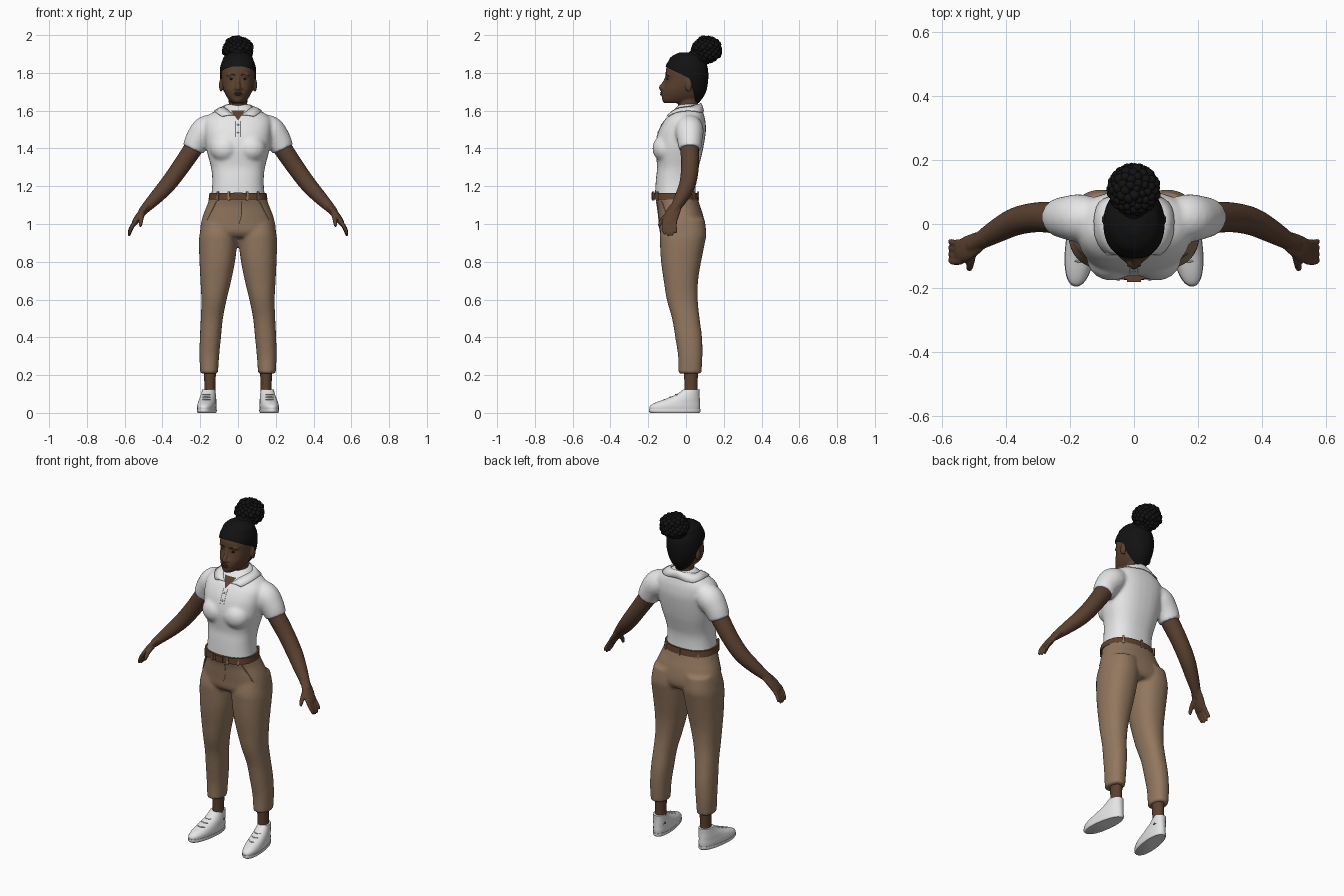
import bpy, bmesh, math
from mathutils import Vector, Matrix

cube = bpy.data.objects.get("Cube")
if cube:
    bpy.data.objects.remove(cube, do_unlink=True)


def material(name, r, g, b):
    m = bpy.data.materials.new(name)
    m.use_nodes = True
    m.diffuse_color = (r, g, b, 1)
    node = next(n for n in m.node_tree.nodes if n.type == 'BSDF_PRINCIPLED')
    node.inputs["Base Color"].default_value = (r, g, b, 1)
    node.inputs["Roughness"].default_value = 0.8
    return m


SKIN = material("brown skin", .105, .053, .029)
LIPS = material("dark lips", .085, .034, .024)
HAIR = material("black hair", .006, .006, .006)
EYES = material("dark eyes", .015, .01, .008)
SHIRT = material("white cloth", .83, .83, .83)
TAN = material("tan cloth", .29, .185, .115)
BELT = material("brown leather", .12, .052, .026)
SHOE = material("white leather", .78, .78, .78)


def spline(keys, steps=5):
    """Catmull-Rom through tuples of any length."""
    out = []
    for i in range(len(keys) - 1):
        a, b, c, d = (keys[max(0, min(len(keys) - 1, i + k))] for k in (-1, 0, 1, 2))
        for s in range(steps):
            t = s / steps
            out.append([.5 * (2 * q + (r - p) * t + (2 * p - 5 * q + 4 * r - w) * t * t
                              + (3 * q - p - 3 * r + w) * t ** 3) for p, q, r, w in zip(a, b, c, d)])
    return out + [list(keys[-1])]


def skin_rings(bm, rings):
    rings = [[bm.verts.new(p) for p in ring] for ring in rings]
    n = len(rings[0])
    for lo, hi in zip(rings, rings[1:]):
        for i in range(n):
            bm.faces.new((lo[i], lo[(i + 1) % n], hi[(i + 1) % n], hi[i]))
    bm.faces.new(rings[0][::-1])
    bm.faces.new(rings[-1])


def loft(bm, secs, power=2.3, n=32, side=1, grow=0, steps=5):
    """Horizontal rounded sections: z, x0, x1, y0, y1."""
    rings = []
    for z, x0, x1, y0, y1 in spline(secs, steps):
        ring = []
        for i in range(n):
            c, s = math.cos(2 * math.pi * i / n), math.sin(2 * math.pi * i / n)
            c = math.copysign(abs(c) ** (2 / power), c)
            s = math.copysign(abs(s) ** (2 / power), s)
            ring.append((side * ((x0 + x1) / 2 + c * ((x1 - x0) / 2 + grow)),
                         (y0 + y1) / 2 + s * ((y1 - y0) / 2 + grow), z))
        rings.append(ring)
    skin_rings(bm, rings)


def body(secs):
    return [(z, -rx, rx, y0, y1) for z, rx, y0, y1 in secs]


def tube(bm, keys, wide=1, n=14, side=1, steps=5):
    """Round tube through x, y, z, radius; wide stretches it along y."""
    path = spline(keys, steps)
    pts = [Vector((side * p[0], p[1], p[2])) for p in path]
    span = (pts[-1] - pts[0]).normalized()
    ref = Vector((0, 1, 0)) if abs(span.y) < .8 else Vector((1, 0, 0))
    rings = []
    for i, p in enumerate(pts):
        t = (pts[min(i + 1, len(pts) - 1)] - pts[max(i - 1, 0)]).normalized()
        u = (ref - t * ref.dot(t)).normalized()
        v, r = t.cross(u), path[i][3]
        rings.append([p + u * r * wide * math.cos(k * math.tau / n) + v * r * math.sin(k * math.tau / n)
                      for k in range(n)])
    skin_rings(bm, rings)


def ball(bm, loc, size, sub=3):
    bmesh.ops.create_icosphere(bm, subdivisions=sub, radius=1,
                               matrix=Matrix.Translation(loc) @ Matrix.Diagonal((*size, 1)))


def finish(name, bm, mat, voxel=0, relax=0, angle=50):
    bmesh.ops.recalc_face_normals(bm, faces=bm.faces)
    me = bpy.data.meshes.new(name)
    bm.to_mesh(me)
    bm.free()
    ob = bpy.data.objects.new(name, me)
    bpy.context.collection.objects.link(ob)
    me.materials.append(mat)
    bpy.ops.object.select_all(action='DESELECT')
    ob.select_set(True)
    bpy.context.view_layer.objects.active = ob
    bpy.ops.object.shade_smooth_by_angle(angle=math.radians(angle))
    if voxel:
        m = ob.modifiers.new("blend", 'REMESH')
        m.mode, m.voxel_size, m.use_smooth_shade = 'VOXEL', voxel, True
        m = ob.modifiers.new("relax", 'SMOOTH')
        m.factor, m.iterations = .5, relax
    bpy.context.view_layer.update()
    return ob


def cast(ob, x, z, lift):
    """Point on the front of an object, lifted off the surface."""
    hit, loc, nor, _ = ob.ray_cast((x, -1, z), (0, 1, 0), depsgraph=bpy.context.evaluated_depsgraph_get())
    return loc + nor * lift if hit else Vector((x, -.05, z))


SIDES = (1, -1)

# Head, neck, nose and ears
skull = body([(1.64, .032, -.115, .06), (1.655, .047, -.126, .072), (1.68, .064, -.126, .09),
              (1.71, .077, -.123, .102), (1.74, .084, -.113, .108), (1.77, .088, -.106, .111),
              (1.80, .089, -.108, .111), (1.83, .087, -.103, .107), (1.86, .078, -.088, .095),
              (1.885, .06, -.062, .075), (1.902, .03, -.025, .04)])
bm = bmesh.new()
loft(bm, skull, 2.15)
loft(bm, body([(1.54, .06, -.06, .07), (1.6, .05, -.045, .065), (1.7, .05, -.04, .065)]), 2)
tube(bm, [(0, -.1, 1.785, .009), (0, -.113, 1.75, .01), (0, -.131, 1.722, .013), (0, -.122, 1.71, .01)])
ball(bm, (0, -.118, 1.688), (.026, .016, .018))
for s in SIDES:
    ball(bm, (s * .014, -.119, 1.716), (.011, .012, .009))
    ball(bm, (s * .09, .014, 1.735), (.011, .018, .036))
    ball(bm, (s * .035, -.088, 1.79), (.026, .016, .007))
head = finish("head", bm, SKIN, .005, 4)

# Lips, eyes and brows
bm = bmesh.new()
for z, w in ((1.695, .022), (1.685, .019)):
    ball(bm, cast(head, 0, z, -.003), (w, .008, .005))
finish("lips", bm, LIPS)
bm = bmesh.new()
for s in SIDES:
    ball(bm, cast(head, s * .034, 1.768, -.001), (.013, .004, .005))
finish("eyes", bm, EYES)
bm = bmesh.new()
for s in SIDES:
    tube(bm, [(*cast(head, s * x, z, .0), .002) for x, z in ((.016, 1.787), (.035, 1.793), (.055, 1.786))], 1, 6)
finish("eyebrows", bm, HAIR)

# Swept-back hair: shell with the face area cut away along two hairlines
bm = bmesh.new()
loft(bm, skull, 2.15, 48, 1, .007)
for v in bm.verts:
    if v.co.z > 1.87:
        v.co.z += .007
cuts = []
for (y0, z0), (y1, z1) in (((-.11, 1.835), (.02, 1.77)), ((.02, 1.77), (.052, 1.64))):
    co, no = Vector((0, y0, z0)), Vector((0, z0 - z1, y1 - y0)).normalized()
    bmesh.ops.bisect_plane(bm, geom=bm.verts[:] + bm.edges[:] + bm.faces[:], plane_co=co, plane_no=no)
    cuts.append((co, no))
bmesh.ops.delete(bm, context='FACES', geom=[f for f in bm.faces if all(
    (f.calc_center_median() - co).dot(no) < 0 for co, no in cuts)])
finish("hair_cap", bm, HAIR)

# Curly bun: a core covered in small curls
bm = bmesh.new()
centre = Vector((0, .11, 1.923))
ball(bm, centre, (.072, .07, .06))
count = 120
for i in range(count):
    z = 1 - 2 * (i + .5) / count
    r, a = math.sqrt(1 - z * z), i * 2.39996
    d = Vector((r * math.cos(a) * .07, r * math.sin(a) * .068, z * .061))
    size = .012 + .006 * (i * 7 % 5) / 4
    ball(bm, centre + d, (size, size, size), 2)
tube(bm, [(0, .05, 1.86, .06), (0, .085, 1.9, .055)])
finish("hair_bun", bm, HAIR)

# Polo shirt: torso, bust and sleeves blended
bm = bmesh.new()
loft(bm, body([(1.14, .143, -.165, .052), (1.2, .137, -.162, .05), (1.25, .137, -.158, .053),
               (1.3, .143, -.153, .066), (1.35, .156, -.158, .08), (1.4, .168, -.163, .091),
               (1.45, .175, -.157, .1), (1.5, .18, -.142, .106), (1.55, .176, -.114, .102),
               (1.585, .145, -.083, .093), (1.61, .09, -.058, .085), (1.635, .06, -.035, .077)]), 2.4)
for s in SIDES:
    ball(bm, (s * .07, -.108, 1.4), (.078, .07, .075))
    tube(bm, [(.09, .015, 1.525, .058), (.165, .018, 1.5, .075), (.21, .02, 1.45, .068),
              (.238, .021, 1.395, .059)], 1, 20, s)
shirt = finish("shirt", bm, SHIRT, .009, 6)

# Open neck showing skin
bm = bmesh.new()
rows = []
for i in range(7):
    z = 1.548 + i * .0085
    rows.append([bm.verts.new(cast(shirt, k * (.002 + .006 * i) / 2, z, .004)) for k in (-2, -1, 0, 1, 2)])
for lo, hi in zip(rows, rows[1:]):
    for k in range(4):
        bm.faces.new((lo[k], lo[k + 1], hi[k + 1], hi[k]))
finish("open_neck", bm, SKIN)

# Folded collar resting on the shirt
bm = bmesh.new()
dg = bpy.context.evaluated_depsgraph_get()


def rest(p, lift, always):
    _, loc, nor, _ = shirt.closest_point_on_mesh(p, depsgraph=dg)
    return loc + nor * lift if always or (p - loc).dot(nor) < lift else p


rows = []
for i in range(33):
    a = math.radians(-165 + 330 * i / 32)
    b = a * .83
    front = max(0, -math.cos(a))
    top = Vector((.062 * math.sin(a), .018 + (.062 + .045 * front) * math.cos(a), 1.602 + .04 * math.cos(a)))
    low = Vector((.115 * math.sin(b), .02 + .125 * math.cos(b), 1.577 + .04 * math.cos(b)))
    top, low = rest(top, .006, False), rest(low, .007, True)
    mid = rest((top + low) / 2 + Vector((0, 0, .004)), .008, False)
    rows.append([bm.verts.new(p) for p in (top, mid, low)])
for p, q in zip(rows, rows[1:]):
    for k in range(2):
        bm.faces.new((p[k], q[k], q[k + 1], p[k + 1]))
collar = finish("collar", bm, SHIRT)
collar.modifiers.new("thickness", 'SOLIDIFY').thickness = .005

# Placket and buttons
bm = bmesh.new()
for s in SIDES:
    tube(bm, [(*cast(shirt, s * .013, z, 0), .002) for z in (1.545, 1.52, 1.49, 1.46)], 1, 6)
for z in (1.525, 1.485):
    ball(bm, cast(shirt, 0, z, .001), (.005, .003, .005), 2)
finish("placket", bm, SHIRT)

# Arms with hands
for s, side in ((1, "left"), (-1, "right")):
    bm = bmesh.new()
    tube(bm, [(.19, .02, 1.47, .05), (.24, .02, 1.395, .05), (.305, .021, 1.3, .047), (.37, .008, 1.212, .044),
              (.43, -.022, 1.145, .037), (.49, -.058, 1.083, .026), (.51, -.07, 1.06, .022)], 1, 20, s)
    tube(bm, [(.485, -.055, 1.09, .015), (.518, -.074, 1.05, .018), (.542, -.086, 1.015, .017),
              (.552, -.088, .997, .013)], 2.2, 16, s)
    for k in range(4):
        y, drop = -.117 + .02 * k, (.008, 0, .003, .016)[k]
        tube(bm, [(.54, y, 1.02, .011), (.562, y - .002, .98 + drop / 2, .0105),
                  (.574, y + .002, .95 + drop, .009), (.577, y + .004, .935 + drop, .006)], 1, 10, s)
    tube(bm, [(.505, -.085, 1.055, .015), (.512, -.118, 1.03, .013), (.515, -.136, 1.005, .011),
              (.517, -.142, .985, .007)], 1, 10, s)
    finish(side + "_arm", bm, SKIN, .005, 3)

# Trousers: hips and two legs blended
bm = bmesh.new()
loft(bm, body([(1.145, .15, -.166, .06), (1.1, .164, -.152, .073), (1.05, .184, -.147, .09),
               (1.0, .197, -.143, .1), (.96, .2, -.14, .1), (.93, .19, -.12, .085)]), 2.3)
for s in SIDES:
    loft(bm, [(1.03, .004, .188, -.12, .098), (.95, .004, .203, -.138, .108), (.9, .004, .207, -.138, .1),
              (.8, .016, .204, -.132, .08), (.7, .036, .199, -.118, .064), (.6, .06, .194, -.102, .062),
              (.5, .08, .197, -.074, .072), (.4, .09, .202, -.057, .085), (.3, .1, .204, -.042, .087),
              (.208, .106, .2, -.04, .082)], 2.25, side=s)
trousers = finish("trousers", bm, TAN, .009, 5)

# Fly seam and slanted pockets
bm = bmesh.new()
tube(bm, [(*cast(trousers, x, z, 0), .0025) for x, z in ((.018, 1.12), (.018, 1.05), (.004, 1.0))], 1, 6)
for s in SIDES:
    tube(bm, [(*cast(trousers, s * x, z, 0), .003) for x, z in ((.115, 1.12), (.14, 1.07), (.165, 1.02))], 1, 6)
finish("trouser_seams", bm, TAN)

# Belt with loops and buckle
bm = bmesh.new()
loft(bm, body([(1.13, .156, -.176, .064), (1.165, .151, -.174, .06)]), 2.35, 48, steps=1)
finish("belt", bm, BELT)
bm = bmesh.new()
for deg in (50, 75, 105, 130, 230, 270, 310):
    c, v = math.cos(math.radians(deg)), -math.sin(math.radians(deg))
    x = .156 * math.copysign(abs(c) ** .85, c)
    y = -.056 + .12 * math.copysign(abs(v) ** .85, v)
    bmesh.ops.create_cube(bm, size=1, matrix=Matrix.Translation((x, y, 1.148))
                          @ Matrix.Rotation(math.atan2(v, c), 4, 'Z') @ Matrix.Diagonal((.01, .011, .046, 1)))
finish("belt_loops", bm, TAN)
bm = bmesh.new()
bmesh.ops.create_cube(bm, size=1, matrix=Matrix.Translation((0, -.177, 1.148)) @ Matrix.Diagonal((.045, .009, .036, 1)))
finish("buckle", bm, BELT)

# Ankles, shoes, soles and laces
for s, side in ((1, "left"), (-1, "right")):
    bm = bmesh.new()
    loft(bm, [(.07, .115, .185, -.01, .065), (.13, .12, .178, -.008, .06), (.25, .115, .182, -.012, .066)], 2, side=s)
    finish(side + "_ankle", bm, SKIN)
    upper = [(z, .158 - w, .158 + w, y0, y1) for z, w, y0, y1 in (
        (.01, .046, -.192, .073), (.035, .048, -.192, .075), (.055, .046, -.16, .074), (.075, .043, -.105, .073),
        (.1, .038, -.048, .072), (.125, .034, -.014, .073))]
    sole = [(z, .158 - w, .158 + w, y0, y1) for z, w, y0, y1 in (
        (0, .045, -.188, .072), (.008, .049, -.196, .077), (.02, .049, -.196, .077))]
    for part, secs in (("shoe", upper), ("sole", sole)):
        bm = bmesh.new()
        loft(bm, secs, 2.2, side=s)
        for v in bm.verts:
            v.co.x -= s * .12 * v.co.y
        ob = finish(side + "_" + part, bm, SHOE)
        if part == "shoe":
            shoe = ob
    bm = bmesh.new()
    for z in (.07, .083, .096):
        tube(bm, [(*cast(shoe, s * (.166 + dx), z, .001), .003) for dx in (-.02, 0, .02)], 1, 6)
    finish(side + "_laces", bm, SHOE)
